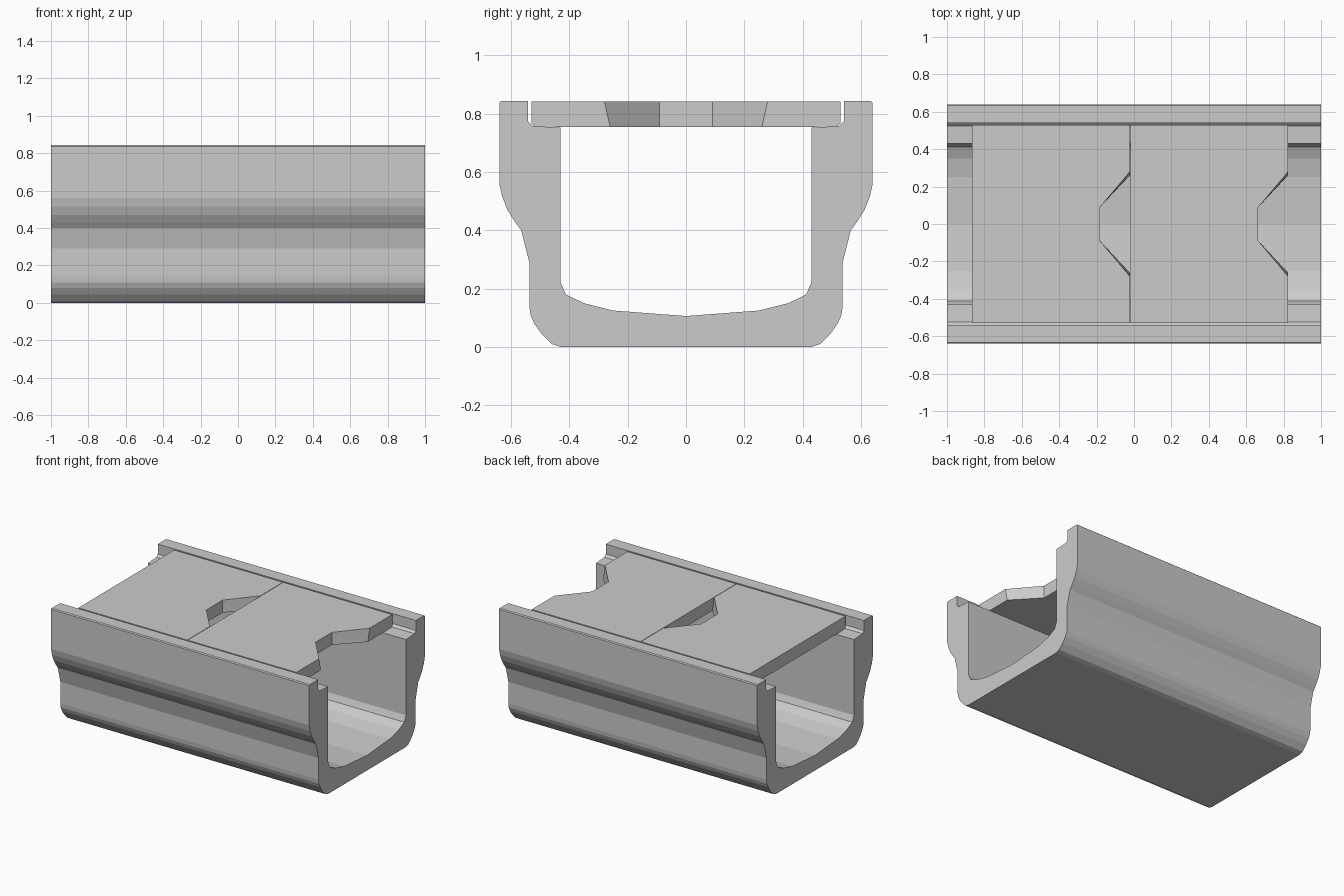
import bpy, bmesh

if "Cube" in bpy.data.objects:
    bpy.data.objects.remove(bpy.data.objects["Cube"])


def loft(name, rings):
    """Solid skinned through matching closed rings, capped at both ends."""
    bm = bmesh.new()
    loops = [[bm.verts.new(p) for p in ring] for ring in rings]
    n = len(loops[0])
    for a, b in zip(loops, loops[1:]):
        for i in range(n):
            j = (i + 1) % n
            bm.faces.new((a[i], a[j], b[j], b[i]))
    bm.faces.new(loops[0][::-1])
    bm.faces.new(loops[-1])
    bmesh.ops.recalc_face_normals(bm, faces=bm.faces)
    mesh = bpy.data.meshes.new(name)
    bm.to_mesh(mesh)
    bm.free()
    obj = bpy.data.objects.new(name, mesh)
    bpy.context.collection.objects.link(obj)
    return obj


# Trough: half cross-section (y, z), mirrored and run along x
half = [(0.43, 0.0), (0.46, 0.01), (0.495, 0.045), (0.52, 0.08), (0.533, 0.11),
        (0.537, 0.14), (0.537, 0.29), (0.565, 0.40), (0.587, 0.43),
        (0.612, 0.47), (0.63, 0.515), (0.64, 0.56), (0.64, 0.837),
        (0.633, 0.843), (0.541, 0.843), (0.541, 0.773), (0.525, 0.757),
        (0.43, 0.752), (0.43, 0.222), (0.412, 0.18), (0.35, 0.15), (0.25, 0.125)]
profile = half + [(0, 0.106)] + [(-y, z) for y, z in reversed(half)]
loft("cable_trough", [[(x, y, z) for y, z in profile] for x in (-1, 1)])


# Cover slabs: notched outline with a chamfered lower edge
def cover(name, x0, length=0.843):
    x1 = x0 + length
    rings = []
    for w, mouth, z in ((0.515, 0.26, 0.754), (0.53, 0.263, 0.767), (0.53, 0.28, 0.842)):
        side = [(x0, w), (x1, w), (x1, mouth), (x1 - 0.16, 0.09)]
        outline = side + [(x, -y) for x, y in reversed(side)]
        rings.append([(x, y, z) for x, y in outline])
    return loft(name, rings)


for i, x0 in enumerate((-0.865, -0.019)):
    cover(f"cover_slab_{i + 1}", x0)
